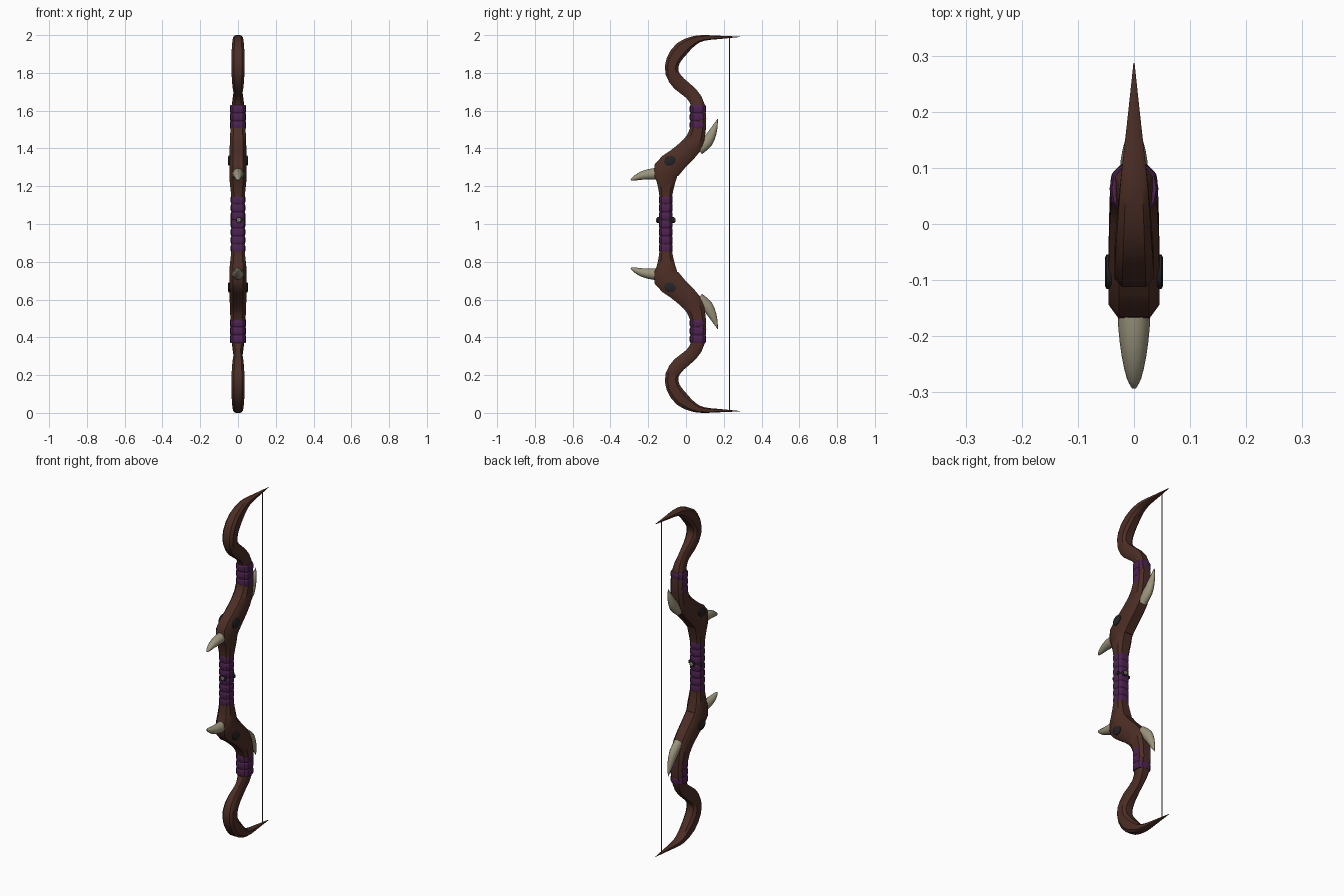
import bpy, bmesh, math
from mathutils import Vector

if "Cube" in bpy.data.objects:
    bpy.data.objects.remove(bpy.data.objects["Cube"])


def material(name, rgb):
    m = bpy.data.materials.new(name)
    m.diffuse_color = (*rgb, 1)
    m.use_nodes = True
    m.node_tree.nodes["Principled BSDF"].inputs["Base Color"].default_value = m.diffuse_color
    return m


WOOD = material("dark wood", (0.072, 0.027, 0.018))
CLOTH = material("purple wrap", (0.075, 0.016, 0.08))
BONE = material("bone", (0.33, 0.30, 0.205))
IRON = material("dark iron", (0.018, 0.018, 0.02))
CORD = material("bowstring", (0.10, 0.085, 0.05))

# Cross-sections as (across, along x) unit outlines
CHAMFER = [(1, .6), (.6, 1), (-.6, 1), (-1, .6), (-1, -.6), (-.6, -1), (.6, -1), (1, -.6)]
ROUND = [(math.cos(i * math.pi / 6), math.sin(i * math.pi / 6)) for i in range(12)]


def soft(v):
    return math.copysign(abs(v) ** 0.75, v)


SOFT = [(soft(a), soft(b)) for a, b in ROUND]


def refine(points, steps):
    """Catmull-Rom interpolation of (y, z, half depth, half width) stations."""
    p = [Vector(q) for q in points]
    p = [2 * p[0] - p[1]] + p + [2 * p[-1] - p[-2]]
    out = []
    for a, b, c, d in zip(p, p[1:], p[2:], p[3:]):
        for k in range(steps):
            t = k / steps
            out.append(0.5 * (2 * b + (c - a) * t + (2 * a - 5 * b + 4 * c - d) * t * t
                              + (3 * b - a - 3 * c + d) * t ** 3))
    return out + [p[-2]]


def finish(name, bm, mat, angle=35):
    bmesh.ops.recalc_face_normals(bm, faces=bm.faces)
    me = bpy.data.meshes.new(name)
    bm.to_mesh(me)
    bm.free()
    me.materials.append(mat)
    ob = bpy.data.objects.new(name, me)
    bpy.context.collection.objects.link(ob)
    bpy.ops.object.select_all(action='DESELECT')
    ob.select_set(True)
    bpy.context.view_layer.objects.active = ob
    bpy.ops.object.shade_smooth_by_angle(angle=math.radians(angle))
    return ob


def sweep(name, stations, section, mat, angle=35, fixed=None):
    """Sweep a section along a path in the yz plane."""
    bm = bmesh.new()
    rings = []
    last = len(stations) - 1
    for i, (y, z, h, w) in enumerate(stations):
        a, b = stations[max(i - 1, 0)], stations[min(i + 1, last)]
        t = Vector((b[0] - a[0], b[1] - a[1]))
        t = Vector(fixed) if fixed else t.normalized()
        rings.append([bm.verts.new((w * v, y - t.y * h * u, z + t.x * h * u)) for u, v in section])
    n = len(section)
    for r, s in zip(rings, rings[1:]):
        for k in range(n):
            bm.faces.new((r[k], r[(k + 1) % n], s[(k + 1) % n], s[k]))
    bm.faces.new(rings[0])
    bm.faces.new(rings[-1])
    return finish(name, bm, mat, angle)


def flip(stations):
    return [(y, 2 - z, h, w) for y, z, h, w in stations]


def wrap(name, y, z0, z1, h, w, bands):
    """Stack of bulging cloth bands."""
    st = []
    step = (z1 - z0) / bands
    for i in range(bands):
        for f, s in ((0, .9), (.2, .99), (.8, .99), (1, .9)):
            if f or not i:
                st.append((y, z0 + (i + f) * step, h * s, w * s))
    return st, name


# Carved wooden limb, from the grip centre to the tip, mirrored downwards
upper = refine([
    (-.107, 1.07, .030, .032), (-.107, 1.15, .034, .036), (-.105, 1.225, .050, .044),
    (-.103, 1.285, .070, .045), (-.045, 1.342, .060, .045), (.030, 1.415, .054, .043),
    (.063, 1.500, .042, .040), (.066, 1.620, .036, .034), (.028, 1.690, .035, .023),
    (-.035, 1.742, .037, .029), (-.074, 1.800, .035, .034), (-.068, 1.865, .037, .035),
    (-.022, 1.928, .039, .032), (.040, 1.970, .025, .027), (.095, 1.985, .015, .022),
    (.175, 1.988, .009, .013), (.287, 1.991, .001, .001)], 2)
upper = [tuple(s) for s in upper]
sweep("bow_limbs", flip(upper)[::-1] + upper, CHAMFER, WOOD, 40)

# Cloth wraps on the grip and on each limb
st, nm = wrap("grip_wrap", -.107, .85, 1.15, .037, .039, 7)
sweep(nm, st, SOFT, CLOTH, 25)
st, _ = wrap("limb_wrap", .063, 1.503, 1.63, .044, .044, 3)
sweep("upper_limb_wrap", st, SOFT, CLOTH, 25)
sweep("lower_limb_wrap", flip(st), SOFT, CLOTH, 25)

# Curved bone spikes, front and back
front = refine([(-.135, 1.266, .033, .030), (-.185, 1.264, .029, .028), (-.235, 1.256, .022, .022),
                (-.275, 1.241, .012, .013), (-.292, 1.232, .003, .004)], 2)
back = refine([(.065, 1.395, .032, .026), (.112, 1.435, .031, .024), (.140, 1.483, .022, .018),
               (.156, 1.522, .012, .010), (.168, 1.557, .001, .001)], 2)
for label, spike in (("front_spike", front), ("back_spike", back)):
    sweep("upper_" + label, spike, ROUND, BONE, 60)
    sweep("lower_" + label, flip(spike), ROUND, BONE, 60)


def stud(name, centre, axis, profile, mat, stretch=1.0, tilt=0.0):
    """Turned stud along an axis; profile is (distance, radius)."""
    bm = bmesh.new()
    ax = Vector(axis)
    u = Vector((0, math.cos(tilt), math.sin(tilt))) if ax.x else Vector((1, 0, 0))
    v = ax.cross(u)
    rings = [[bm.verts.new(Vector(centre) + ax * d + u * (r * a * stretch) + v * (r * b))
              for a, b in ROUND] for d, r in profile]
    for r, s in zip(rings, rings[1:]):
        for k in range(12):
            bm.faces.new((r[k], r[(k + 1) % 12], s[(k + 1) % 12], s[k]))
    bm.faces.new(rings[0])
    bm.faces.new(rings[-1])
    return finish(name, bm, mat)


# Iron discs set in both sides of each limb bend
for label, z, tilt in (("upper", 1.335, .45), ("lower", .665, -.45)):
    stud(label + "_side_discs", (0, -.085, z), (1, 0, 0),
         [(-.052, .020), (-.049, .025), (.049, .025), (.052, .020)], IRON, 1.3, tilt)

# Pin through the grip with bone ends, and small side studs
stud("grip_pin", (.006, -.107, 1.02), (0, 1, 0),
     [(-.046, .013), (-.043, .016), (.043, .016), (.046, .013)], IRON)
stud("grip_pin_ends", (.006, -.107, 1.02), (0, 1, 0),
     [(-.052, .007), (-.048, .012), (.048, .012), (.052, .007)], BONE)
stud("grip_side_stud", (0, -.09, 1.02), (1, 0, 0), [(-.041, .010), (.041, .010)], IRON)

# Bowstring
sweep("bowstring", [(.23, .012, .0035, .0035), (.23, 1.988, .0035, .0035)], ROUND, CORD, 60)
